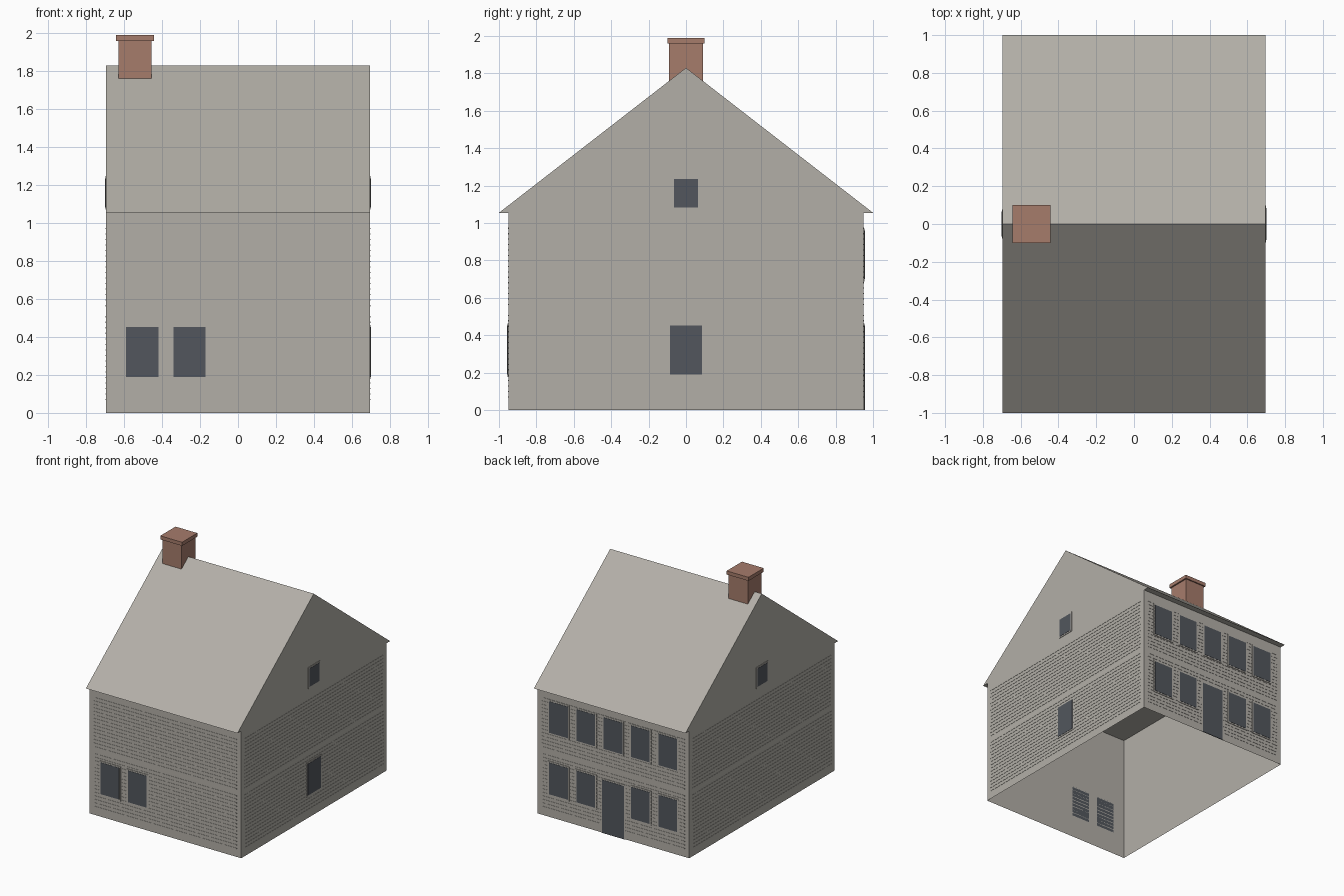
import bpy, bmesh
from mathutils import Vector

if "Cube" in bpy.data.objects:
    bpy.data.objects.remove(bpy.data.objects["Cube"])

HX, HY = 0.695, 0.95          # half width and half depth of the walls
EAVE, RIDGE = 1.055, 1.83


def material(name, rgb):
    m = bpy.data.materials.new(name)
    m.use_nodes = True
    m.diffuse_color = (*rgb, 1)
    m.node_tree.nodes["Principled BSDF"].inputs["Base Color"].default_value = (*rgb, 1)
    return m


GREY = material("warm_grey", (0.45, 0.43, 0.39))
GLASS = material("dark_slate", (0.085, 0.094, 0.11))
BRICK = material("brick_red", (0.38, 0.2, 0.148))


def finish(name, bm, mat):
    bmesh.ops.recalc_face_normals(bm, faces=bm.faces)
    mesh = bpy.data.meshes.new(name)
    bm.to_mesh(mesh)
    bm.free()
    mesh.materials.append(mat)
    obj = bpy.data.objects.new(name, mesh)
    bpy.context.collection.objects.link(obj)
    return obj


def add_box(bm, lo, hi):
    lo, hi = Vector(lo), Vector(hi)
    verts = bmesh.ops.create_cube(bm, size=1)["verts"]
    for v in verts:
        v.co = (lo + hi) / 2 + v.co * (hi - lo)


def box(name, lo, hi, mat):
    bm = bmesh.new()
    add_box(bm, lo, hi)
    return finish(name, bm, mat)


def wall_box(bm, wall, u0, u1, z0, z1, depth):
    """Box standing out from a wall; u runs along the wall in world x or y."""
    axis, sign = wall
    near, far = (HY, HY + depth) if axis == "y" else (HX, HX + depth)
    a, b = sorted((sign * near, sign * far))
    if axis == "y":
        add_box(bm, (u0, a, z0), (u1, b, z1))
    else:
        add_box(bm, (a, u0, z0), (b, u1, z1))


WALLS = {"front": ("y", -1), "back": ("y", 1), "left": ("x", 1), "right": ("x", -1)}

# Walls: open shell without floor or lid
bm = bmesh.new()
add_box(bm, (-HX, -HY, 0), (HX, HY, EAVE))
bm.normal_update()
caps = [f for f in bm.faces if abs(f.normal.z) > 0.5]
bmesh.ops.delete(bm, geom=caps, context="FACES_ONLY")
finish("house_walls", bm, GREY)

# Roof: closed prism with gable ends flush with the side walls
bm = bmesh.new()
profile = [(-1, EAVE), (1, EAVE), (0, RIDGE)]
gable = bm.faces.new([bm.verts.new((-HX, y, z)) for y, z in profile])
ext = bmesh.ops.extrude_face_region(bm, geom=[gable], use_keep_orig=True)["geom"]
for v in ext:
    if isinstance(v, bmesh.types.BMVert):
        v.co.x = HX
finish("gable_roof", bm, GREY)

# Siding: thin ridges in two storeys on every wall
for side, wall in WALLS.items():
    half = (HX if wall[0] == "y" else HY) - 0.04
    bm = bmesh.new()
    for i in range(32):
        if i != 16:
            z = 0.07 + i * 0.0291
            wall_box(bm, wall, -half, half, z - 0.003, z + 0.003, 0.002)
    finish(side + "_siding", bm, GREY)


# Windows and door: trim plate with a dark pane
def opening(name, side, u, z0, z1, width, sill=0.012):
    for part, grow, depth, mat in (("trim", 0.012, 0.004, GREY), ("pane", 0, 0.006, GLASS)):
        bm = bmesh.new()
        w = width / 2 + grow
        bottom = z0 - min(grow, sill)
        wall_box(bm, WALLS[side], u - w, u + w, bottom, z1 + grow, depth)
        finish(f"{name}_{part}", bm, mat)


LOW, HIGH = (0.19, 0.452), (0.70, 0.96)
for i, x in enumerate((-0.505, -0.255)):
    opening(f"front_window_{i + 1}", "front", x, *LOW, 0.17)
for i in range(5):
    x = (i - 2) * 0.25
    opening(f"back_upper_window_{i + 1}", "back", x, *HIGH, 0.17)
    if i != 2:
        opening(f"back_lower_window_{i + 1}", "back", x, *LOW, 0.17)
opening("back_door", "back", 0, 0.0, 0.44, 0.2, sill=0)
opening("left_window", "left", 0, *LOW, 0.17)
for side in ("left", "right"):
    opening(side + "_attic_window", side, 0, 1.083, 1.235, 0.13)

# Chimney with a wider cap
box("chimney_stack", (-0.63, -0.09, 1.755), (-0.455, 0.09, 1.96), BRICK)
box("chimney_cap", (-0.643, -0.1, 1.96), (-0.443, 0.1, 1.99), BRICK)
